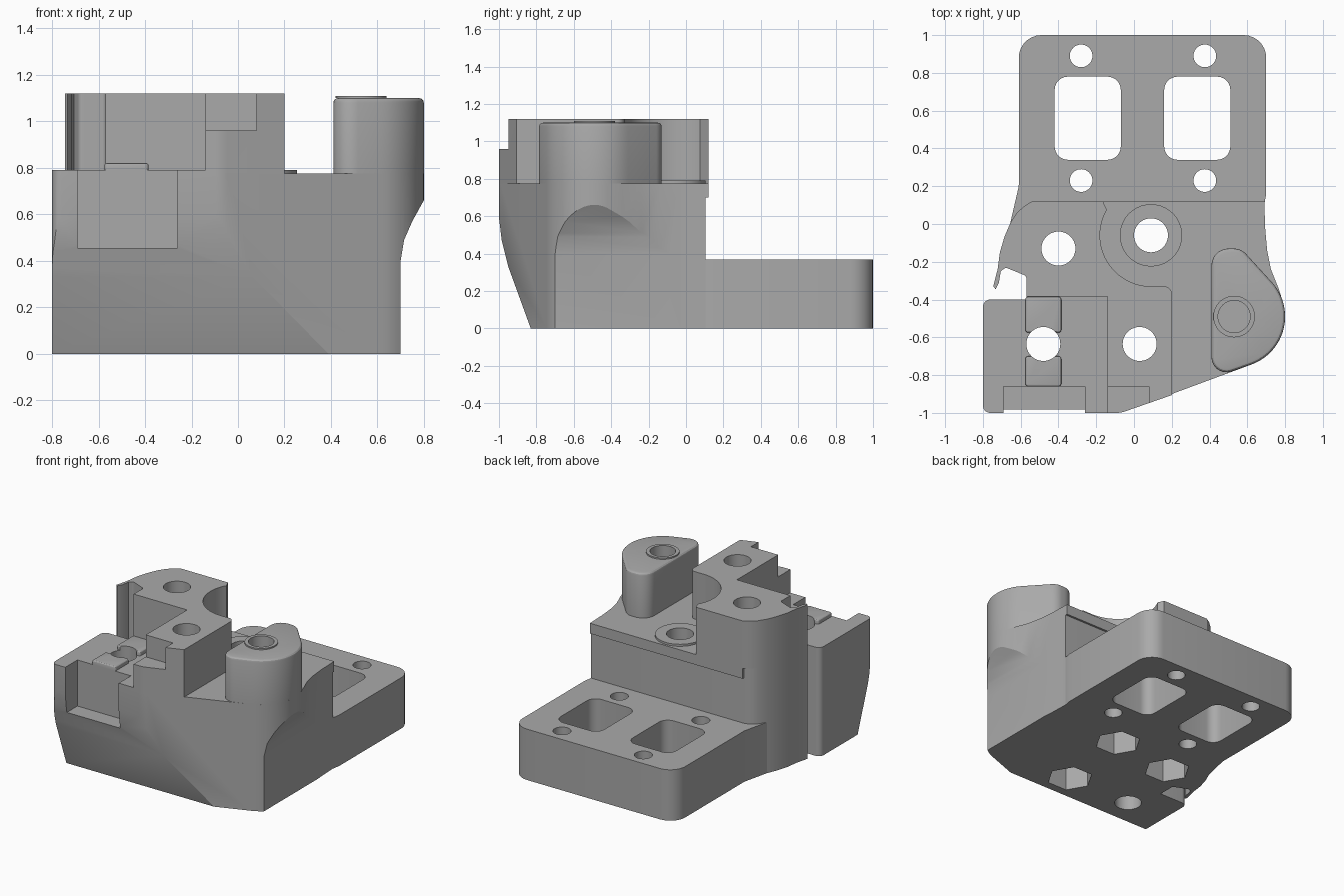
import bpy, bmesh, math
from mathutils import Vector

if "Cube" in bpy.data.objects:
    bpy.data.objects.remove(bpy.data.objects["Cube"])

grey = bpy.data.materials.new("plain grey")
grey.use_nodes = True
grey.diffuse_color = (0.4, 0.4, 0.4, 1)
grey.node_tree.nodes["Principled BSDF"].inputs["Base Color"].default_value = (0.4, 0.4, 0.4, 1)


def arc(cx, cy, r, start, end, n=16):
    angles = [math.radians(start + (end - start) * i / n) for i in range(n + 1)]
    return [(cx + r * math.cos(a), cy + r * math.sin(a)) for a in angles]


def circle(cx, cy, r, n=40):
    return arc(cx, cy, r, 0, 360, n)[:-1]


def rect(x0, x1, y0, y1, r=0):
    return [(x0, y0, r), (x1, y0, r), (x1, y1, r), (x0, y1, r)]


def rounded(points, n=7):
    """Replace every (x, y, radius) corner by an arc."""
    out = []
    for i, p in enumerate(points):
        c = Vector(p[:2])
        if len(p) < 3 or not p[2]:
            out.append(c)
            continue
        a = (Vector(points[i - 1][:2]) - c).normalized()
        b = (Vector(points[(i + 1) % len(points)][:2]) - c).normalized()
        half = a.angle(b) / 2
        mid = c + (a + b).normalized() * p[2] / math.sin(half)
        reach = p[2] / math.tan(half)
        u, v, w = c + a * reach - mid, c + b * reach - mid, math.pi - 2 * half
        for k in range(n + 1):
            t = k / n
            out.append(mid + (u * math.sin((1 - t) * w) + v * math.sin(t * w)) / math.sin(w))
    return out


def prism(name, points, low, high, axis="z", top_bevel=0):
    """Extrude a rounded outline along an axis."""
    place = {"z": lambda a, b, h: (a, b, h),
             "x": lambda a, b, h: (h, a, b),
             "y": lambda a, b, h: (a, h, b)}[axis]
    outline = rounded(points)
    bm = bmesh.new()
    base = [bm.verts.new(place(p[0], p[1], low)) for p in outline]
    cap = [bm.verts.new(place(p[0], p[1], high)) for p in outline]
    bm.faces.new(base)
    top = bm.faces.new(cap)
    for i in range(len(base)):
        bm.faces.new((base[i - 1], base[i], cap[i], cap[i - 1]))
    bmesh.ops.recalc_face_normals(bm, faces=bm.faces)
    if top_bevel:
        bmesh.ops.bevel(bm, geom=list(top.edges), offset=top_bevel, segments=3,
                        profile=0.5, affect="EDGES")
    mesh = bpy.data.meshes.new(name)
    bm.to_mesh(mesh)
    bm.free()
    mesh.materials.append(grey)
    obj = bpy.data.objects.new(name, mesh)
    bpy.context.collection.objects.link(obj)
    return obj


def activate(obj):
    bpy.ops.object.select_all(action="DESELECT")
    obj.select_set(True)
    bpy.context.view_layer.objects.active = obj


def cut(obj, *cutters):
    activate(obj)
    for cutter in cutters:
        mod = obj.modifiers.new("cut", "BOOLEAN")
        mod.operation, mod.solver, mod.object = "DIFFERENCE", "EXACT", cutter
        bpy.ops.object.modifier_apply(modifier=mod.name)


# Shared outlines and heights
SHELF, LEDGE, TOP = 0.775, 0.79, 1.12
hook = [(-0.58, 0.095), (-0.62, 0.06), (-0.655, 0.005), (-0.685, -0.065), (-0.71, -0.15),
        (-0.722, -0.24), (-0.745, -0.33), (-0.733, -0.345), (-0.715, -0.31),
        (-0.705, -0.25), (-0.68, -0.23, 0.02), (-0.57, -0.275, 0.02)]
front_bend = (-0.07, -1, 0.15)
boss_x, boss_y = 0.53, -0.49

# Cutters
bolts = [(0.09, -0.06), (-0.4, -0.13), (0.03, -0.635)]
bolt_holes = [prism("bolt_cutter", circle(x, y, 0.09), -0.2, 1.3) for x, y in bolts]
nut_pockets = [prism("nut_cutter", circle(x, y, 0.155, 6), -0.2, 0.3) for x, y in bolts]
pin_hole = prism("pin_cutter", circle(-0.48, -0.635, 0.09), -0.2, 1.3)
boss_hole = prism("boss_cutter", circle(boss_x, boss_y, 0.085), 0.55, 1.3)
front_pocket = prism("pocket_cutter", rect(-0.69, -0.26, -1.1, -0.86), 0.455, 1.3)
front_slope = prism("slope_cutter", [(-1.2, -0.1), (-0.795, -0.1), (-0.83, 0), (-0.95, 0.33),
                                     (-0.985, 0.47), (-1.001, 0.6), (-1.2, 0.6)], -1.2, 1.2, "x")
side_undercut = prism("side_cutter", [(0.7, -0.1), (0.7, 0.4), (0.715, 0.49), (0.75, 0.57),
                                      (0.805, 0.67), (1, 0.67), (1, -0.1)], -1.2, 0.1, "y")
tower_step = prism("step_cutter", rect(-0.3, 0.08, -1.1, -0.86), 0.96, 1.3)
cutters = bolt_holes + nut_pockets + [pin_hole, boss_hole, front_pocket, front_slope,
                                      side_undercut, tower_step]

# Base plate with two windows and four screw holes
base_plate = prism("base_plate", [(0.69, 0.105), (0.7, 0.16), (0.7, 1, 0.12), (-0.61, 1, 0.12),
                                  (-0.61, 0.2, 0.1), (-0.655, 0.005), (-0.62, 0.06),
                                  (-0.58, 0.095), (-0.54, 0.105)], 0, 0.37)
for x in (-0.42, 0.16):
    window = prism("window_cutter", rect(x, x + 0.35, 0.34, 0.78, 0.07), -0.2, 0.6)
    cut(base_plate, window)
    cutters.append(window)
for x in (-0.28, 0.375):
    for y in (0.23, 0.89):
        screw = prism("screw_cutter", circle(x, y, 0.06), -0.2, 0.6)
        cut(base_plate, screw)
        cutters.append(screw)

# Main body
main_body = prism("main_body", [(-0.8, -1, 0.04), front_bend] + arc(boss_x, boss_y, 0.27, -71, 15)
                  + [(0.765, -0.34), (0.725, -0.24), (0.705, -0.14), (0.695, -0.03),
                     (0.69, 0.105), (-0.54, 0.105)] + hook
                  + [(-0.57, -0.4), (-0.8, -0.4, 0.04)], 0, SHELF)
cut(main_body, front_slope, side_undercut, front_pocket, pin_hole, boss_hole,
    *bolt_holes, *nut_pockets)

# Lip along the back of the shelf
back_lip = prism("back_lip", rect(-0.54, 0.69, 0.105, 0.12), 0.7, SHELF)

# Tall clamp tower with a rounded bay
tower = prism("clamp_tower", [(0.2, -0.906), (0.2, -0.33, 0.04)]
              + arc(0.09, -0.06, 0.27, 270, 150, 24)
              + [(-0.165, 0.12), (-0.54, 0.12)] + hook
              + [(-0.57, -0.385), (-0.14, -0.385), (-0.14, -1), front_bend], SHELF, TOP)
cut(tower, tower_step, *bolt_holes)

# Low ledge with its two raised keys
ledge = prism("left_ledge", [(-0.8, -1, 0.04), (-0.14, -1), (-0.14, -0.385), (-0.57, -0.385),
                             (-0.57, -0.4), (-0.8, -0.4, 0.04)], SHELF, LEDGE)
cut(ledge, front_pocket, pin_hole)
keys = []
for name, y0, y1 in (("front_key", -0.86, -0.7), ("rear_key", -0.575, -0.385)):
    key = prism(name, rect(-0.575, -0.385, y0, y1, 0.015), LEDGE, 0.82, top_bevel=0.01)
    cut(key, pin_hole)
    keys.append(key)

# Washer seat around the bolt in the bay
washer = prism("washer_seat", circle(0.09, -0.06, 0.165), SHELF, LEDGE)
cut(washer, bolt_holes[0])

# Rounded boss with a raised rim
boss = prism("boss", arc(boss_x, boss_y, 0.27, -71, 42, 20)
             + [(0.567, -0.13, 0.09), (0.41, -0.13, 0.09), (0.41, -0.818, 0.08)],
             SHELF, 1.1, top_bevel=0.02)
rim = prism("boss_rim", circle(boss_x, boss_y, 0.11), 1.1, 1.11)
cut(boss, boss_hole)
cut(rim, boss_hole)

for cutter in cutters:
    bpy.data.objects.remove(cutter)

for part in [base_plate, main_body, back_lip, tower, ledge, washer, boss, rim] + keys:
    activate(part)
    bpy.ops.object.shade_smooth_by_angle(angle=math.radians(28))
